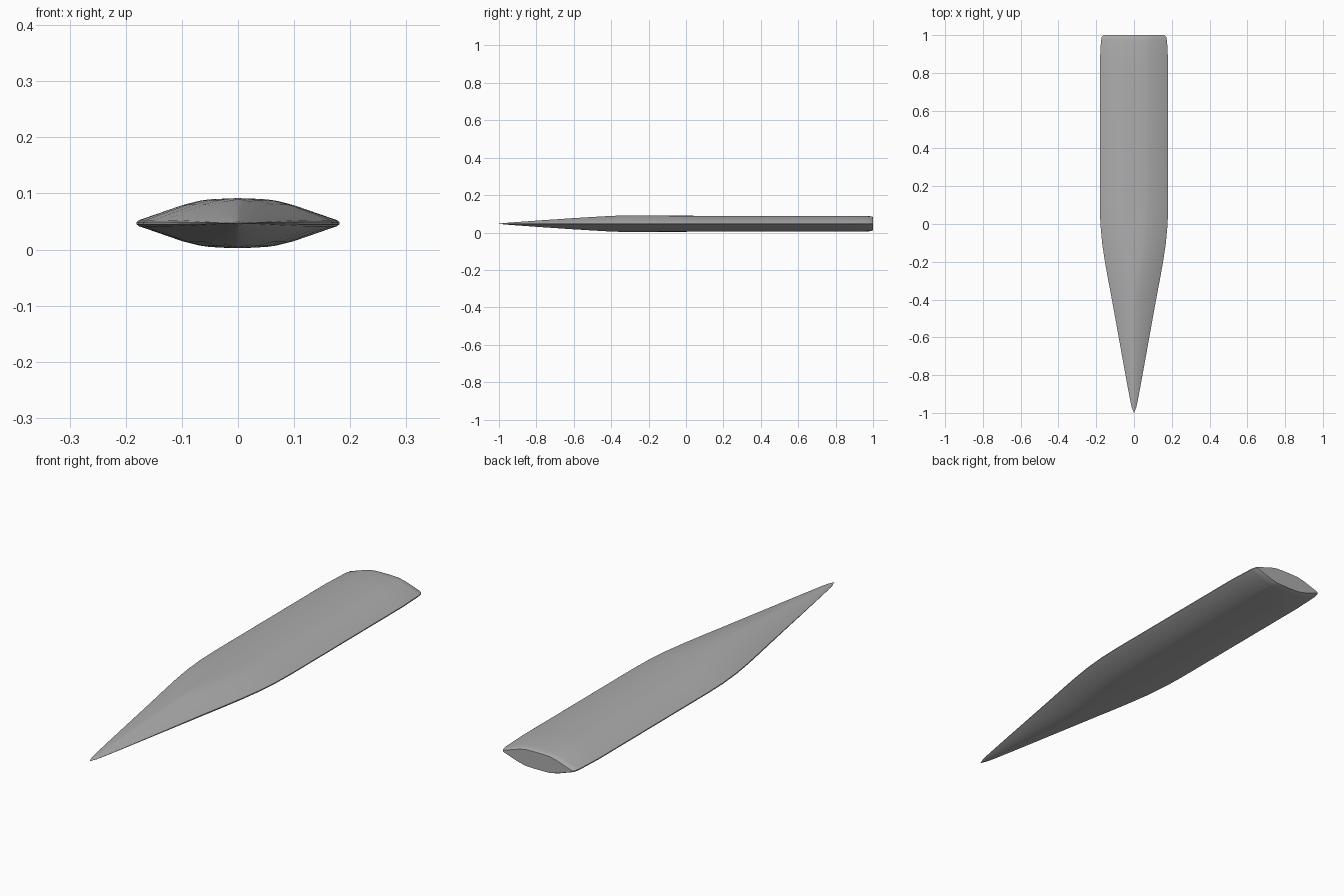
import bpy, bmesh

if "Cube" in bpy.data.objects:
    bpy.data.objects.remove(bpy.data.objects["Cube"])

steel = bpy.data.materials.new("plain_grey")
steel.diffuse_color = (0.42, 0.42, 0.42, 1)
steel.use_nodes = True
steel.node_tree.nodes["Principled BSDF"].inputs["Base Color"].default_value = steel.diffuse_color

MID = 0.047
# stations along the blade: y, half width, half thickness, half width of flat
STATIONS = [
    (1.00, 0.162, 0.036, 0.055), (0.992, 0.170, 0.039, 0.058),
    (0.97, 0.175, 0.0415, 0.06), (0.85, 0.181, 0.042, 0.06),
    (0.10, 0.181, 0.042, 0.06), (0.00, 0.178, 0.043, 0.058),
    (-0.10, 0.169, 0.044, 0.05), (-0.20, 0.154, 0.0445, 0.036),
    (-0.30, 0.136, 0.0445, 0.022), (-0.40, 0.117, 0.042, 0.012),
    (-0.60, 0.081, 0.030, 0.007), (-0.80, 0.045, 0.0165, 0.004),
    (-0.93, 0.021, 0.007, 0.002), (-0.97, 0.012, 0.004, 0.001),
]
# bevel profile from cutting edge to flat: (blend edge->flat, height fraction)
BEVEL = [(0.0, 0.05), (0.04, 0.13), (0.66, 0.75), (0.9, 0.92), (1.0, 0.965)]


def section(w, h, f):
    """Closed lens-shaped cross-section, counter-clockwise."""
    q = [(w + (f - w) * t, h * k) for t, k in BEVEL] + [(f * 0.5, h * 0.993)]
    top = q + [(0, h)] + [(-x, z) for x, z in reversed(q)]
    return top + [(-x, -z) for x, z in top]


# loft the blade through its stations, close the butt and point the tip
bm = bmesh.new()
rings = [[bm.verts.new((x, y, MID + z)) for x, z in section(w, h, f)]
         for y, w, h, f in STATIONS]
n = len(rings[0])
for a, b in zip(rings, rings[1:]):
    for i in range(n):
        j = (i + 1) % n
        bm.faces.new((a[i], a[j], b[j], b[i]))
bm.faces.new(rings[0])
tip = bm.verts.new((0, -1, MID))
for i in range(n):
    bm.faces.new((rings[-1][i], rings[-1][(i + 1) % n], tip))
bmesh.ops.recalc_face_normals(bm, faces=bm.faces)

mesh = bpy.data.meshes.new("blade")
bm.to_mesh(mesh)
bm.free()
mesh.materials.append(steel)
blade = bpy.data.objects.new("blade", mesh)
bpy.context.collection.objects.link(blade)

# smooth body with a crisp cutting edge and butt
bpy.context.view_layer.objects.active = blade
blade.select_set(True)
bpy.ops.object.shade_smooth_by_angle(angle=0.6)
